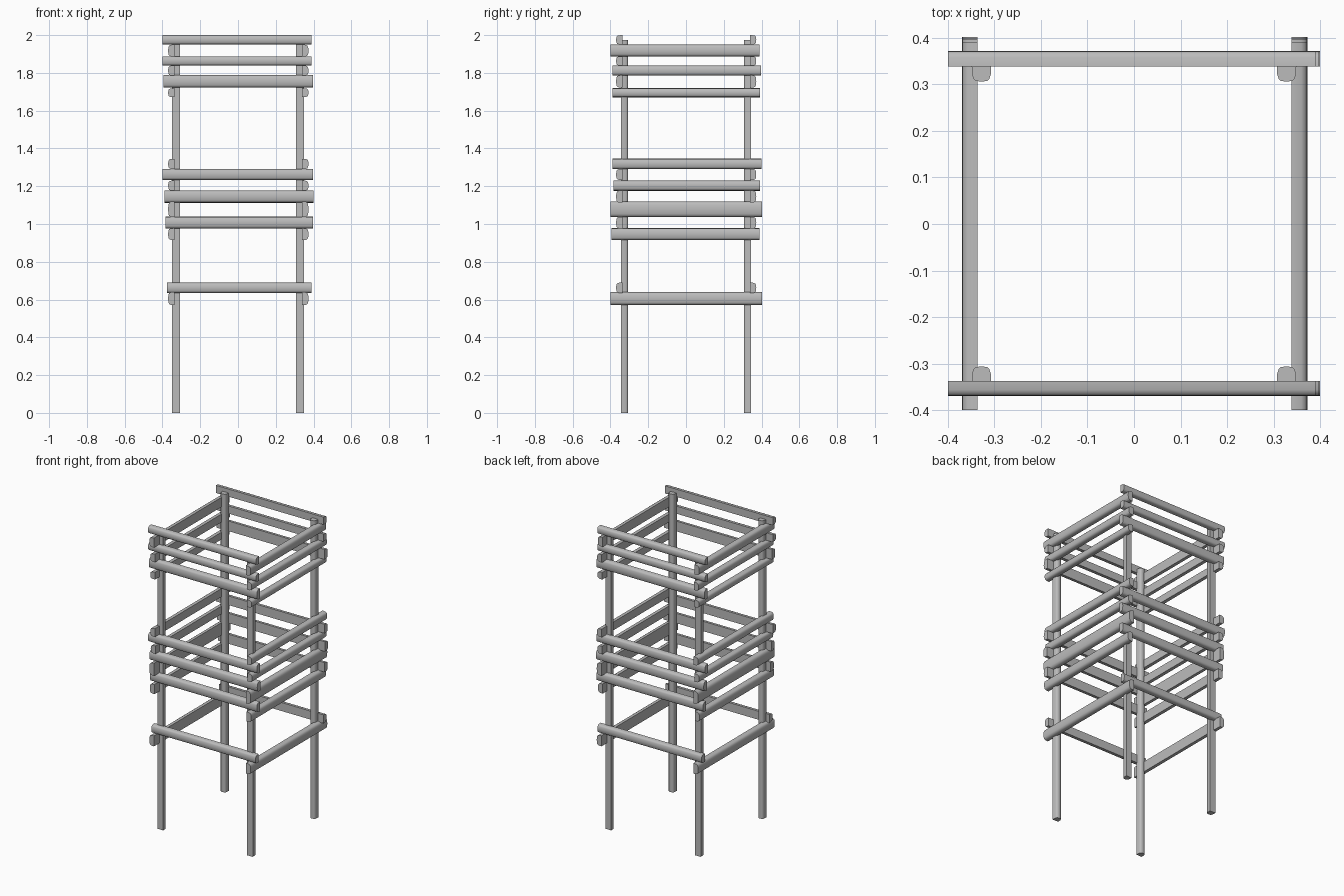
import bpy
import bmesh
from math import sin, cos, pi, radians
from mathutils import Vector

if "Cube" in bpy.data.objects:
    bpy.data.objects.remove(bpy.data.objects["Cube"])

wood = bpy.data.materials.new("grey_wood")
wood.use_nodes = True
GREY = (0.5, 0.5, 0.5, 1)
wood.diffuse_color = GREY
wood.node_tree.nodes["Principled BSDF"].inputs["Base Color"].default_value = GREY


def half_log(name, start, end, flat_normal, width, depth, steps=8):
    """Split log: flat face through start-end, rounded side away from flat_normal."""
    start, end = Vector(start), Vector(end)
    back = -Vector(flat_normal)
    side = (end - start).normalized().cross(back)
    bm = bmesh.new()
    rings = []
    for p in (start, end):
        ring = []
        for i in range(steps + 1):
            a = pi * i / steps
            c, s = cos(a), sin(a)
            u = abs(c) ** 0.55 * (1 if c > 0 else -1) * width / 2
            v = abs(s) ** 0.55 * depth
            ring.append(bm.verts.new(p + side * u + back * v))
        rings.append(ring)
    n = steps + 1
    for i in range(n):
        j = (i + 1) % n
        bm.faces.new((rings[0][i], rings[0][j], rings[1][j], rings[1][i]))
    bm.faces.new(rings[0])
    bm.faces.new(rings[1])
    bmesh.ops.recalc_face_normals(bm, faces=bm.faces)
    mesh = bpy.data.meshes.new(name)
    bm.to_mesh(mesh)
    bm.free()
    mesh.materials.append(wood)
    obj = bpy.data.objects.new(name, mesh)
    bpy.context.collection.objects.link(obj)
    bpy.ops.object.select_all(action="DESELECT")
    obj.select_set(True)
    bpy.context.view_layer.objects.active = obj
    bpy.ops.object.shade_smooth_by_angle(angle=radians(40))


# Four corner posts, flat sides outward
for sx, lr in ((1, "left"), (-1, "right")):
    for sy, fb in ((-1, "front"), (1, "back")):
        x, y = sx * 0.328, sy * 0.344
        half_log(f"{fb}_{lr}_post", (x, y, 0), (x, y, 1.975), (0, sy, 0), 0.042, 0.038)

# Front and back rails: centre height, height of section, right end, left end
cross_rails = [
    (1.975, 0.05, -0.4, 0.39), (1.863, 0.05, -0.4, 0.39), (1.755, 0.067, -0.395, 0.397),
    (1.262, 0.06, -0.4, 0.397), (1.145, 0.065, -0.39, 0.4), (1.007, 0.063, -0.385, 0.397),
    (0.662, 0.056, -0.375, 0.388),
]
for i, (z, h, x0, x1) in enumerate(cross_rails, 1):
    half_log(f"front_rail_{i}", (x0, -0.337, z), (x1, -0.337, z), (0, 1, 0), h, 0.033)
    half_log(f"back_rail_{i}", (x0, 0.339, z), (x1, 0.339, z), (0, -1, 0), h, 0.033)

# Left and right rails: centre height, height of section, front end, back end
side_rails = [
    (1.918, 0.064, -0.4, 0.39), (1.812, 0.054, -0.39, 0.398), (1.695, 0.048, -0.39, 0.393),
    (1.318, 0.055, -0.39, 0.4), (1.203, 0.054, -0.385, 0.393), (1.078, 0.084, -0.4, 0.402),
    (0.946, 0.064, -0.395, 0.388), (0.605, 0.07, -0.4, 0.402),
]
for i, (z, h, y0, y1) in enumerate(side_rails, 1):
    half_log(f"left_rail_{i}", (0.339, y0, z), (0.339, y1, z), (-1, 0, 0), h, 0.034)
    half_log(f"right_rail_{i}", (-0.336, y0, z), (-0.336, y1, z), (1, 0, 0), h, 0.034)
